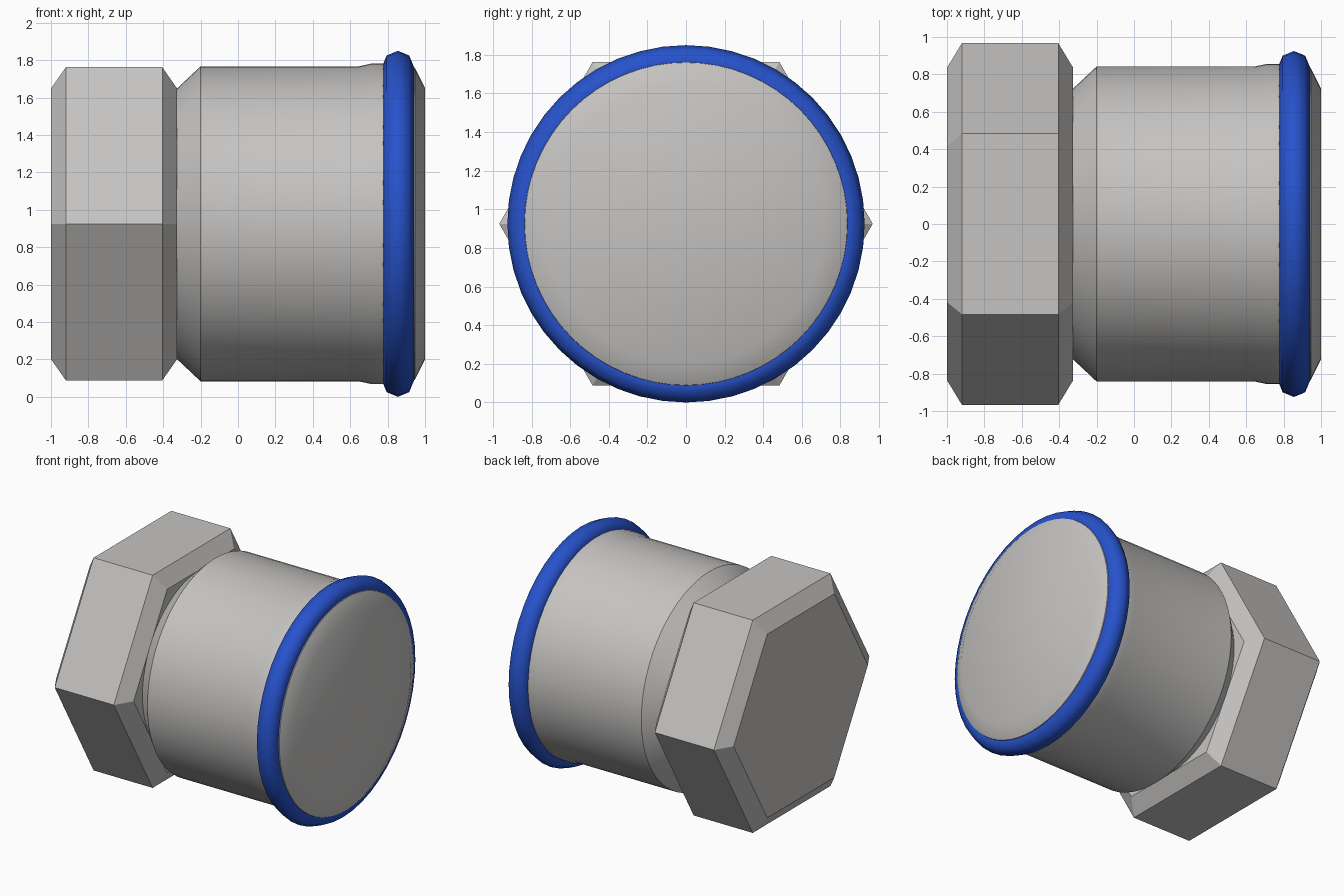
import bpy
import math
from mathutils import Matrix

AXIS_Z = 0.925

cube = bpy.data.objects.get("Cube")
if cube:
    bpy.data.objects.remove(cube, do_unlink=True)


def make_material(name, rgb):
    mat = bpy.data.materials.new(name)
    mat.use_nodes = True
    mat.diffuse_color = (*rgb, 1)
    bsdf = mat.node_tree.nodes["Principled BSDF"]
    bsdf.inputs["Base Color"].default_value = (*rgb, 1)
    bsdf.inputs["Roughness"].default_value = 0.5
    return mat


steel = make_material("steel grey", (0.56, 0.55, 0.54))
blue = make_material("blue rubber", (0.02, 0.085, 0.6))


def lathe_x(name, profile, sides, mat, start=0.0, closed=False, smooth=None):
    """Sweep (x, radius) points around the horizontal axis; cap open ends."""
    verts = []
    for x, r in profile:
        for i in range(sides):
            a = start + math.tau * i / sides
            verts.append((x, r * math.cos(a), r * math.sin(a)))
    n = len(profile)
    faces = []
    for p in range(n if closed else n - 1):
        q = (p + 1) % n
        for i in range(sides):
            j = (i + 1) % sides
            faces.append((p * sides + i, q * sides + i,
                          q * sides + j, p * sides + j))
    if not closed:
        faces.append(tuple(range(sides)))
        faces.append(tuple((n - 1) * sides + i for i in reversed(range(sides))))
    mesh = bpy.data.meshes.new(name)
    mesh.from_pydata(verts, [], faces)
    # Make the faces point outwards
    mesh.transform(Matrix.Translation((0, 0, AXIS_Z)))
    mesh.flip_normals()
    mesh.materials.append(mat)
    obj = bpy.data.objects.new(name, mesh)
    bpy.context.collection.objects.link(obj)
    if smooth:
        bpy.ops.object.select_all(action='DESELECT')
        obj.select_set(True)
        bpy.context.view_layer.objects.active = obj
        bpy.ops.object.shade_smooth_by_angle(angle=math.radians(smooth))
    return obj


# Hexagonal nut with chamfered ends
lathe_x("hex_nut",
        [(-1.0, 0.835), (-0.92, 0.967), (-0.405, 0.967), (-0.325, 0.835)],
        6, steel)

# Round socket body with tapered neck, slight bead and closed end
lathe_x("socket_body",
        [(-0.33, 0.72), (-0.2, 0.842), (0.645, 0.842), (0.71, 0.856),
         (0.85, 0.856), (0.945, 0.835), (1.0, 0.725)],
        64, steel, smooth=38)

# Seal ring: eight-sided section swept around the socket
section = [(0.855 + 0.085 * math.cos(math.tau * k / 8),
            0.84 - 0.085 * math.sin(math.tau * k / 8)) for k in range(8)]
lathe_x("seal_ring", section, 48, blue, closed=True, smooth=50)
